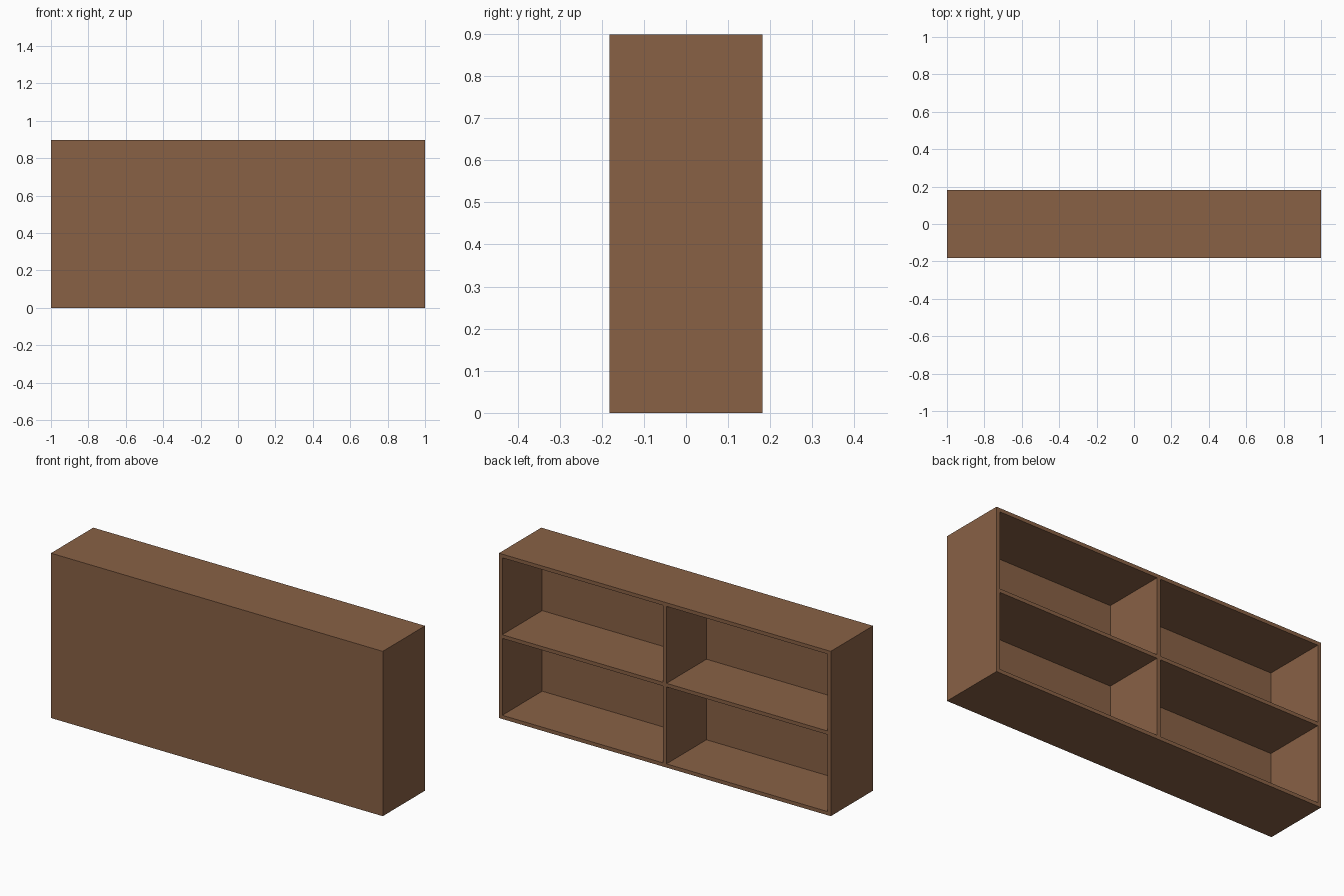
import bpy
import bmesh
from mathutils import Vector

if "Cube" in bpy.data.objects:
    bpy.data.objects.remove(bpy.data.objects["Cube"])

W, D, H, T = 2.0, 0.364, 0.898, 0.02   # width, depth, height, board thickness

wood = bpy.data.materials.new("brown_wood")
wood.diffuse_color = (0.25, 0.12, 0.06, 1)
wood.use_nodes = True
wood.node_tree.nodes["Principled BSDF"].inputs["Base Color"].default_value = wood.diffuse_color


def board(name, lo, hi):
    """Box-shaped board between two opposite corners."""
    lo, hi = Vector(lo), Vector(hi)
    bm = bmesh.new()
    bmesh.ops.create_cube(bm, size=1)
    bmesh.ops.scale(bm, vec=hi - lo, verts=bm.verts)
    mesh = bpy.data.meshes.new(name)
    bm.to_mesh(mesh)
    bm.free()
    mesh.materials.append(wood)
    obj = bpy.data.objects.new(name, mesh)
    obj.location = (lo + hi) / 2
    bpy.context.collection.objects.link(obj)
    return obj


x, y = W / 2, D / 2
yi = -y + T          # inner face of the closed front panel

# Closed panel on the front; the compartments open to +y
board("front_panel", (-x, -y, 0), (x, yi, H))

# Top and bottom boards
board("bottom_board", (-x, yi, 0), (x, y, T))
board("top_board", (-x, yi, H - T), (x, y, H))

# Side boards and centre divider
for name, cx in (("left_side", -x + T / 2), ("divider", 0), ("right_side", x - T / 2)):
    board(name, (cx - T / 2, yi, T), (cx + T / 2, y, H - T))

# Middle shelf, one piece either side of the divider
for name, x0, x1 in (("left_shelf", -x + T, -T / 2), ("right_shelf", T / 2, x - T)):
    board(name, (x0, yi, H / 2 - T / 2), (x1, y, H / 2 + T / 2))
